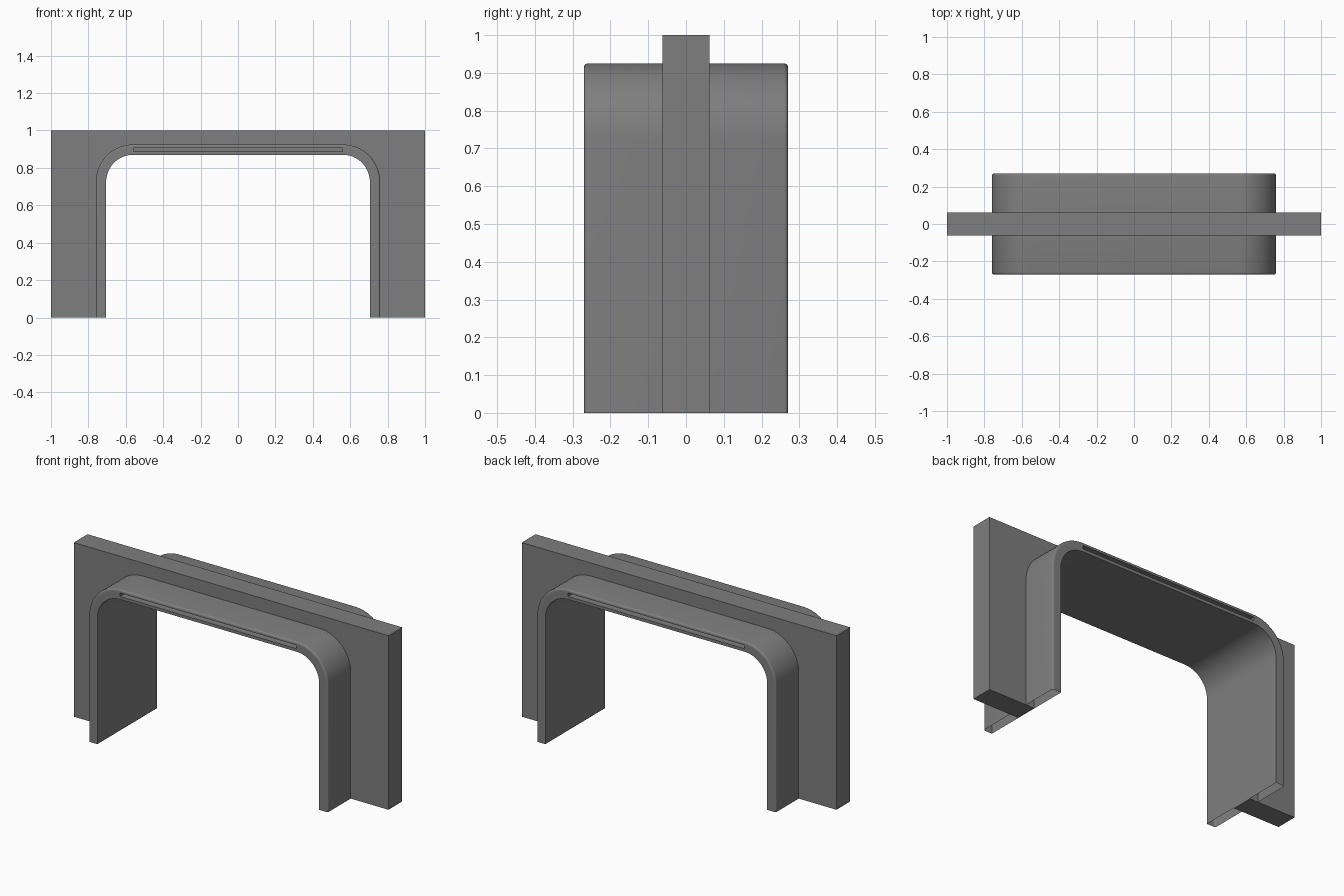
import bpy, bmesh, math

if "Cube" in bpy.data.objects:
    bpy.data.objects.remove(bpy.data.objects["Cube"])

grey = bpy.data.materials.new("mid_grey")
grey.diffuse_color = (0.21, 0.21, 0.21, 1)
grey.use_nodes = True
grey.node_tree.nodes["Principled BSDF"].inputs["Base Color"].default_value = grey.diffuse_color

CX, CZ, R_IN, THICK = 0.56, 0.725, 0.145, 0.055   # corner centre, inner radius, lining thickness
HALF_DEPTH, BEVEL, WALL_Y = 0.27, 0.01, 0.0625


def arch(offset, steps=16):
    """Doorway outline from left foot to right foot, offset outward from the inner face."""
    r = R_IN + offset
    angles = [math.pi / 2 * i / steps for i in range(steps + 1)]
    right = [(CX + r * math.sin(a), CZ + r * math.cos(a)) for a in angles] + [(CX + r, 0)]
    return [(-x, z) for x, z in reversed(right)] + right


def finish(name, bm):
    bmesh.ops.recalc_face_normals(bm, faces=bm.faces)
    mesh = bpy.data.meshes.new(name)
    bm.to_mesh(mesh)
    bm.free()
    mesh.materials.append(grey)
    obj = bpy.data.objects.new(name, mesh)
    bpy.context.collection.objects.link(obj)
    bpy.ops.object.select_all(action='DESELECT')
    obj.select_set(True)
    bpy.context.view_layer.objects.active = obj
    bpy.ops.object.shade_smooth_by_angle(angle=math.radians(35))
    return obj


# Wall panel with the doorway cut out (its edge is buried inside the hollow lining)
bm = bmesh.new()
outline = [(-1, 0), (-1, 1), (1, 1), (1, 0)] + arch(0.003)[::-1]
face = bm.faces.new([bm.verts.new((x, -WALL_Y, z)) for x, z in outline])
ext = bmesh.ops.extrude_face_region(bm, geom=[face], use_keep_orig=True)
bmesh.ops.translate(bm, vec=(0, 2 * WALL_Y, 0),
                    verts=[g for g in ext["geom"] if isinstance(g, bmesh.types.BMVert)])
bmesh.ops.triangulate(bm, faces=[f for f in bm.faces if len(f.verts) > 4])
finish("wall_panel", bm)

# Hollow door lining: half cross-section (offset, y), mirrored front to back, open at the feet
half = [(0, -HALF_DEPTH), (0.017, -HALF_DEPTH), (0.037, -HALF_DEPTH)]
for i in range(5):
    a = math.pi / 2 * i / 4
    half.append((THICK - BEVEL + BEVEL * math.sin(a), -HALF_DEPTH + BEVEL - BEVEL * math.cos(a)))
section = half + [(o, -y) for o, y in reversed(half)]

bm = bmesh.new()
loops = [[bm.verts.new((x, y, z)) for x, z in arch(o)] for o, y in section]
for a, b in zip(loops, loops[1:] + loops[:1]):
    for i in range(len(a) - 1):
        bm.faces.new((a[i], a[i + 1], b[i + 1], b[i]))
bmesh.ops.recalc_face_normals(bm, faces=bm.faces)

# Recessed slots in the front and back of the lintel
slots = []
for f in bm.faces:
    c = f.calc_center_median()
    if abs(c.x) < 0.01 and abs(abs(c.y) - HALF_DEPTH) < 0.001 and abs(c.z - 0.897) < 0.003:
        slots.append(f)
bmesh.ops.inset_individual(bm, faces=slots, thickness=0.0004, depth=-0.05)
finish("door_lining", bm)
